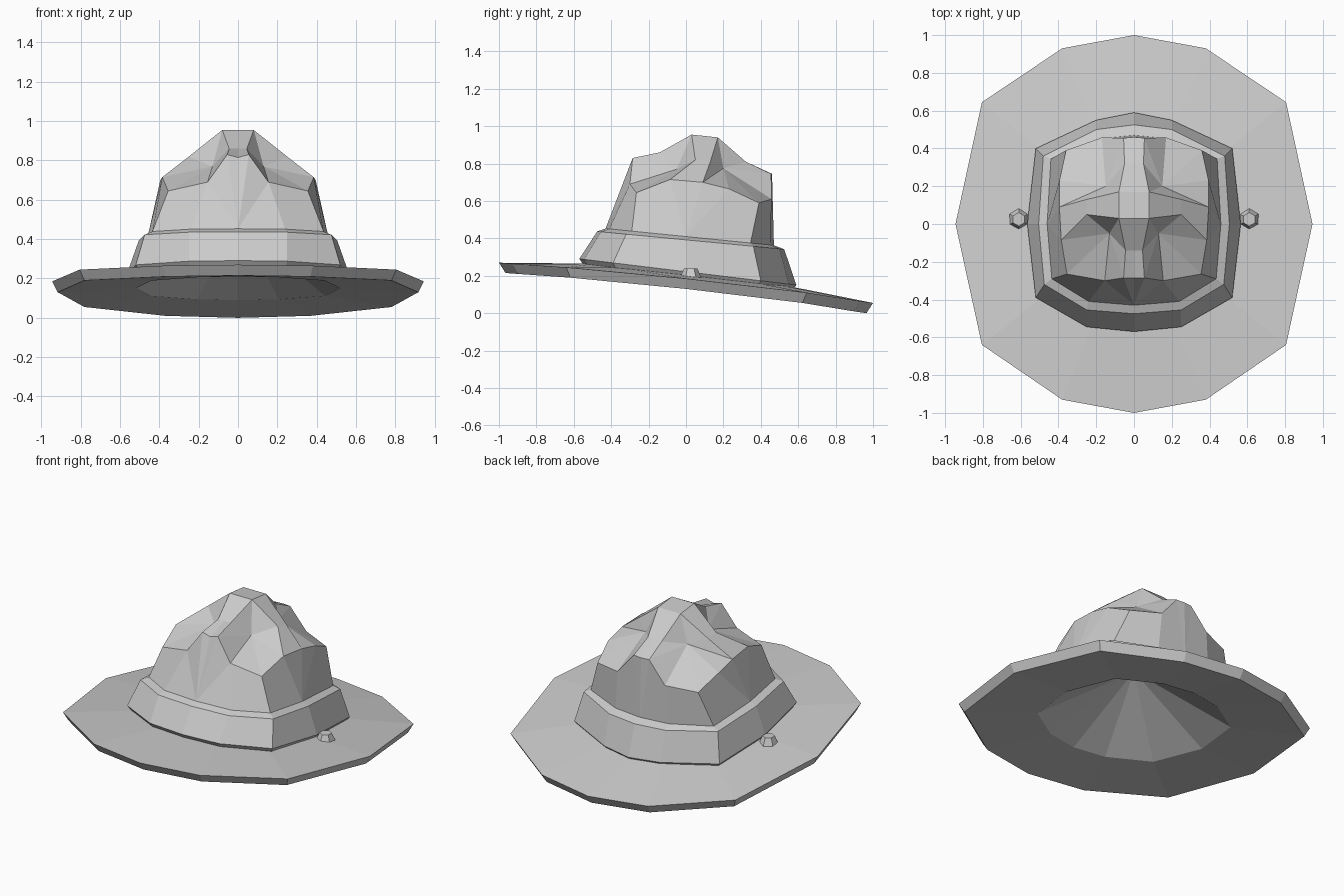
import bpy, bmesh
from mathutils import Vector

cube = bpy.data.objects.get("Cube")
if cube:
    bpy.data.objects.remove(cube, do_unlink=True)

felt = bpy.data.materials.new("grey_felt")
felt.use_nodes = True
grey = (0.6, 0.6, 0.6, 1)
felt.diffuse_color = grey
felt.node_tree.nodes["Principled BSDF"].inputs["Base Color"].default_value = grey


def finish(name, bm):
    """Turn the left half into an object mirrored across x = 0."""
    bmesh.ops.recalc_face_normals(bm, faces=bm.faces)
    mesh = bpy.data.meshes.new(name)
    bm.to_mesh(mesh)
    bm.free()
    mesh.materials.append(felt)
    obj = bpy.data.objects.new(name, mesh)
    bpy.context.collection.objects.link(obj)
    mirror = obj.modifiers.new("mirror", "MIRROR")
    mirror.use_clip = True
    mirror.merge_threshold = 0.0005
    return obj


def add_ring(bm, points):
    return [bm.verts.new(p) for p in points]


def bridge(bm, lower, upper):
    for i in range(len(lower) - 1):
        bm.faces.new((lower[i], lower[i + 1], upper[i + 1], upper[i]))


def fan(bm, centre, loop):
    for a, b in zip(loop, loop[1:]):
        bm.faces.new((centre, a, b))


def tilted(outline, height, slope):
    """Put a plan outline on a plane that falls towards the back."""
    return [(x, y, height - slope * y) for x, y in outline]


# Brim: wide tilted plate with a hollow cone below
rim = [(0, -1, .27), (.38, -.93, .265), (.805, -.64, .245), (.945, 0, .185),
       (.805, .645, .11), (.38, .93, .065), (0, 1, .055)]
inner = tilted([(x * .55, y * .55) for x, y, z in rim], .205, .11)
drop = Vector((0, 0, -.055))
bm = bmesh.new()
top_in = add_ring(bm, inner)
top_out = add_ring(bm, rim)
low_out = add_ring(bm, [Vector((x * .97, y * .965, z)) + drop for x, y, z in rim])
low_in = add_ring(bm, [Vector(p) + drop for p in inner])
for a, b in ((top_in, top_out), (top_out, low_out), (low_out, low_in)):
    bridge(bm, a, b)
fan(bm, bm.verts.new((0, 0, .48)), low_in)
finish("brim", bm)

# Band: flared collar with a shoulder and a small undercut
foot = [(0, -.57), (.25, -.545), (.52, -.39), (.565, 0),
        (.52, .4), (.2, .55), (0, .59)]
shoulder = [(0, -.475), (.25, -.455), (.475, -.32), (.505, 0),
            (.48, .36), (.2, .5), (0, .525)]
waist = [(0, -.43), (.24, -.41), (.435, -.29), (.46, 0),
         (.44, .345), (.19, .45), (0, .47)]
bm = bmesh.new()
under = [(x * .96, y * .96) for x, y in foot]
rings = [add_ring(bm, tilted(*spec)) for spec in (
    (under, .19, .121), (foot, .222, .121), (shoulder, .392, .095), (waist, .41, .1))]
for a, b in zip(rings, rings[1:]):
    bridge(bm, a, b)
finish("hat_band", bm)

# Crown: walls rising to a peak pinched by four diagonal dents
bm = bmesh.new()
base = add_ring(bm, tilted(waist, .41, .1))
v = {name: bm.verts.new(p) for name, p in {
    "front": (0, -.285, .815), "front_edge": (.055, -.285, .83),
    "front_low": (.155, -.3, .69), "front_corner": (.355, -.265, .645),
    "side_front": (.385, -.085, .715), "side_back": (.395, .09, .70),
    "side_rear": (.395, .23, .665), "back_corner": (.36, .39, .59),
    "back_low": (.17, .458, .61), "back_edge": (.055, .455, .745),
    "back": (0, .46, .745),
    "peak_front": (.08, .03, .955), "peak_back": (.08, .17, .94),
    "peak_front_mid": (0, .03, .955), "peak_back_mid": (0, .17, .94),
    "ridge_front": (.045, -.14, .86), "ridge_front_mid": (0, -.14, .86),
    "ridge_back": (.05, .32, .81), "ridge_back_mid": (0, .32, .81),
    "arm_front": (.25, .05, .82), "arm_back": (.25, .13, .81),
    "dent_front": (.13, -.05, .77), "dent_back": (.15, .2, .775),
}.items()}


def face(text, *lower):
    bm.faces.new([base[i] for i in lower] + [v[n] for n in text.split()])


face("front_low", 0, 1)
face("front_low front_edge", 0)
face("front_edge front", 0)
face("front_corner front_low", 1, 2)
face("side_front front_corner", 2, 3)
face("side_back side_front", 3)
face("side_rear side_back", 3)
face("back_corner side_rear", 3, 4)
face("back_low back_corner", 4, 5)
face("back_edge back_low", 5, 6)
face("back back_edge", 6)

# Central ridge and side ridges
spine = ["front_edge", "ridge_front", "peak_front", "peak_back", "ridge_back", "back_edge"]
middle = ["front", "ridge_front_mid", "peak_front_mid", "peak_back_mid",
          "ridge_back_mid", "back"]
bridge(bm, [v[n] for n in spine], [v[n] for n in middle])
face("peak_front peak_back arm_back arm_front")
face("arm_front arm_back side_back side_front")

# Dents
for centre, loop in (
    ("dent_front", "peak_front ridge_front front_edge front_low front_corner "
                   "side_front arm_front peak_front"),
    ("dent_back", "peak_back arm_back side_back side_rear back_corner back_low "
                  "back_edge ridge_back peak_back"),
):
    fan(bm, v[centre], [v[n] for n in loop.split()])
finish("crown", bm)

# Side studs: small six-sided caps on the brim
bm = bmesh.new()
bmesh.ops.create_cone(bm, cap_ends=True, segments=6, radius1=.058, radius2=.036, depth=.05)
bmesh.ops.translate(bm, vec=(.61, .025, .213), verts=bm.verts)
finish("side_studs", bm)
